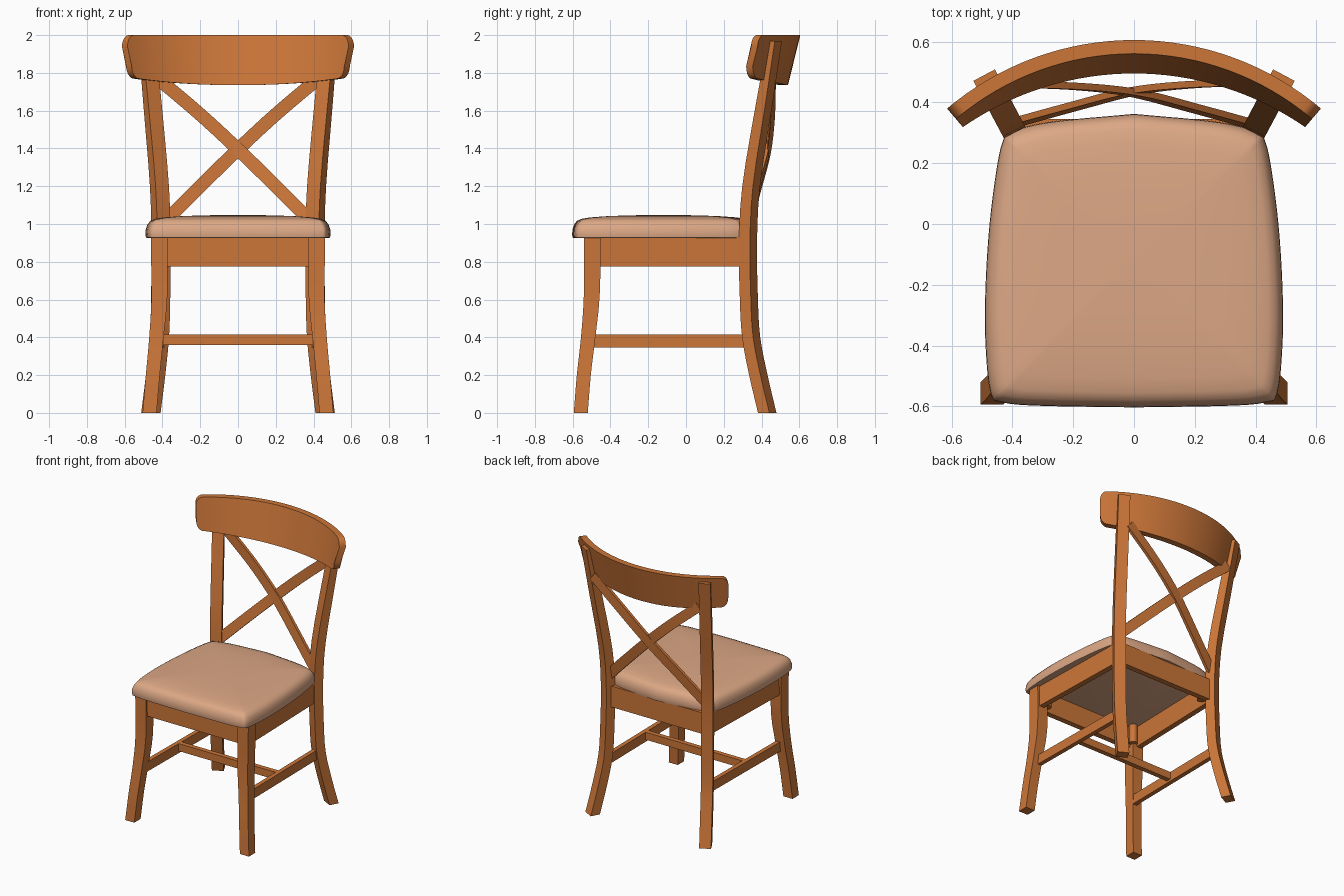
import bpy, math
from mathutils import Vector

cube = bpy.data.objects.get("Cube")
if cube:
    bpy.data.objects.remove(cube, do_unlink=True)


def material(name, rgb):
    m = bpy.data.materials.new(name)
    m.use_nodes = True
    col = (*rgb, 1)
    m.diffuse_color = col
    m.node_tree.nodes["Principled BSDF"].inputs["Base Color"].default_value = col
    return m


WOOD = material("warm wood", (0.60, 0.18, 0.04))
FABRIC = material("tan fabric", (0.72, 0.39, 0.235))
parts = []


def loft(name, rings, mat=WOOD):
    """Skin a closed solid through equal-sized rings of points."""
    n = len(rings[0])
    verts = [tuple(p) for r in rings for p in r]
    faces = [(k * n + i, k * n + (i + 1) % n, (k + 1) * n + (i + 1) % n, (k + 1) * n + i)
             for k in range(len(rings) - 1) for i in range(n)]
    faces += [tuple(reversed(range(n))), tuple(range(len(verts) - n, len(verts)))]
    me = bpy.data.meshes.new(name)
    me.from_pydata(verts, [], faces)
    me.materials.append(mat)
    ob = bpy.data.objects.new(name, me)
    bpy.context.collection.objects.link(ob)
    parts.append(ob)
    # consistent outward normals
    import bmesh
    bm = bmesh.new()
    bm.from_mesh(me)
    bmesh.ops.recalc_face_normals(bm, faces=bm.faces)
    bm.to_mesh(me)
    bm.free()
    return ob


def quad(c, u, v):
    """Four corners around c with half-axes u and v."""
    return [c - u - v, c + u - v, c + u + v, c - u + v]


def smooth_path(pts, steps=5):
    """Catmull-Rom resampling of tuples of any length."""
    pts = [Vector(p) for p in pts]
    ext = [pts[0] * 2 - pts[1]] + pts + [pts[-1] * 2 - pts[-2]]
    out = []
    for a, b, c, d in zip(ext, ext[1:], ext[2:], ext[3:]):
        for s in range(steps):
            t = s / steps
            out.append(b + (c - a) * (t / 2) + (a * 2 - b * 5 + c * 4 - d) * (t * t / 2)
                       + (b * 3 - a - c * 3 + d) * (t ** 3 / 2))
    return out + [pts[-1]]


def bar(name, p, q, width, z0, z1):
    """Straight rail between two plan points."""
    p, q = Vector((*p, (z0 + z1) / 2)), Vector((*q, (z0 + z1) / 2))
    d = (q - p).normalized()
    u = Vector((-d.y, d.x, 0)) * width / 2
    v = Vector((0, 0, (z1 - z0) / 2))
    loft(name, [quad(p, u, v), quad(q, u, v)])


SIDES = ((1, "left"), (-1, "right"))

# Legs: front ones flare forward, back ones sweep along a turned plane
front_path = smooth_path([(0.468, -0.557, 0, 0.037), (0.451, -0.541, 0.2, 0.037),
                          (0.432, -0.518, 0.4, 0.038), (0.416, -0.499, 0.62, 0.042),
                          (0.418, -0.495, 0.93, 0.044)], 3)
back_path = smooth_path([(0, 0.43, 0.034), (0.2, 0.383, 0.034), (0.4, 0.345, 0.033),
                         (0.6, 0.333, 0.033), (0.9, 0.328, 0.033), (1.2, 0.345, 0.032),
                         (1.6, 0.408, 0.029), (1.97, 0.47, 0.022)], 3)
for s, side in SIDES:
    loft("front_leg_" + side,
         [quad(Vector((s * x, y, z)), Vector((h, 0, 0)), Vector((0, h, 0)))
          for x, y, z, h in front_path])
    back = Vector((s * 0.47, 0.883, 0))
    across = Vector((0.883, -s * 0.47, 0))
    loft("back_leg_" + side,
         [quad(Vector((s * 0.407, 0.328, z)) + back * ((y - 0.328) / 0.883),
               across * 0.04, back * d) for z, y, d in back_path])

    # Side rails, stretchers and inner corner posts
    bar("side_apron_" + side, (s * 0.425, -0.47), (s * 0.405, 0.31), 0.04, 0.775, 0.93)
    bar("side_stretcher_" + side, (s * 0.415, -0.51), (s * 0.405, 0.33), 0.032, 0.345, 0.415)
    for end, x, y in (("front", 0.375, -0.455), ("back", 0.35, 0.28)):
        bpy.ops.mesh.primitive_cylinder_add(vertices=16, radius=0.028, depth=0.135,
                                            location=(s * x, y, 0.857))
        post = bpy.context.object
        post.name = f"corner_post_{end}_{side}"
        post.data.materials.append(WOOD)
        parts.append(post)

bar("front_apron", (-0.39, -0.505), (0.39, -0.505), 0.04, 0.775, 0.93)
bar("back_apron", (-0.39, 0.325), (0.39, 0.325), 0.04, 0.775, 0.93)
bar("cross_stretcher", (-0.405, -0.11), (0.405, -0.11), 0.035, 0.36, 0.415)

# Crossed back braces, bowed backwards
brace_path = smooth_path([(-0.40, 0.328, 1.0), (-0.2, 0.383, 1.2), (0, 0.434, 1.395),
                          (0.2, 0.456, 1.58), (0.43, 0.462, 1.775)])
for s, side in SIDES:
    rings = []
    for i, p in enumerate(brace_path):
        d = brace_path[min(i + 1, len(brace_path) - 1)] - brace_path[max(i - 1, 0)]
        u = Vector((-d.z * s, 0, d.x)).normalized() * 0.035
        c = Vector((p.x * s, p.y + s * 0.003, p.z))
        rings.append(quad(c, u, Vector((0, 0.011, 0))))
    loft("back_brace_" + side, rings)

# Curved top rail leaning back, with rounded ends
LIM = math.radians(40.3)
ts = [-1 + i / 16 for i in range(1, 32)]
ends = [0.955, 0.97, 0.985, 0.995, 1]
ts = sorted(ts + ends + [-e for e in ends])
rings = []
for t in ts:
    a = t * LIM
    k = max(0, (abs(t) - 0.93) / 0.07)
    e = 0.06 * (1 - math.sqrt(max(0, 1 - k * k)))
    tilt = 0.065 - 0.03 * t * t
    ring = []
    for r, z in ((0.95, 2 - e), (0.905, 2 - e),
                 (0.905 - tilt, 1.735 + 0.04 * t * t + e),
                 (0.95 - tilt, 1.735 + 0.04 * t * t + e)):
        ring.append((r * math.sin(a), r * math.cos(a) - 0.345, z))
    rings.append(ring)
loft("top_rail", rings)

# Padded seat: outline shrunk upwards into a shallow dome
half = smooth_path([(0, -0.603), (0.3, -0.598), (0.43, -0.587), (0.472, -0.555),
                    (0.489, -0.38), (0.488, -0.2), (0.475, 0), (0.452, 0.18),
                    (0.432, 0.27), (0.405, 0.302), (0.28, 0.335), (0, 0.362)], 4)
outline = half + [Vector((-p.x, p.y)) for p in reversed(half[1:-1])]
profile = [(0.03, 0.925), (0.006, 0.928), (0, 0.945), (0.004, 0.97), (0.02, 0.995),
           (0.05, 1.016), (0.1, 1.027), (0.2, 1.035), (0.4, 1.042), (0.65, 1.046), (0.95, 1.048)]
mid = Vector((0, -0.12))
loft("seat_cushion",
     [[(*(mid + (p - mid) * (1 - inset)), z) for p in outline] for inset, z in profile],
     FABRIC)

# Smooth shading with crisp edges
bpy.ops.object.select_all(action="DESELECT")
for ob in parts:
    ob.select_set(True)
bpy.context.view_layer.objects.active = parts[0]
bpy.ops.object.shade_smooth_by_angle(angle=math.radians(35))
